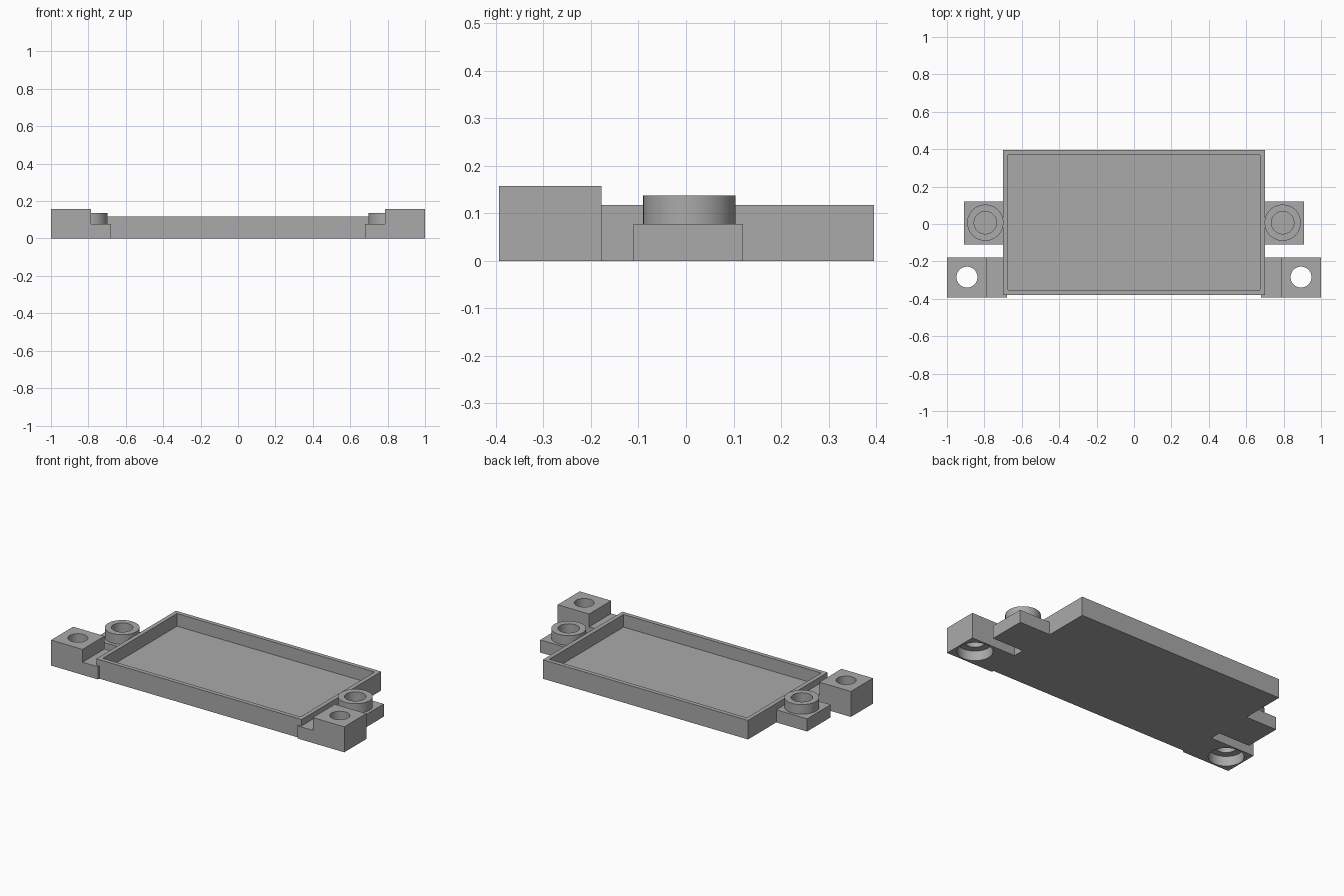
import bpy
import bmesh
import math
from mathutils import Matrix, Vector

cube = bpy.data.objects.get("Cube")
if cube:
    bpy.data.objects.remove(cube, do_unlink=True)

grey = bpy.data.materials.new("plain grey")
grey.use_nodes = True
colour = (0.4, 0.4, 0.4, 1)
grey.diffuse_color = colour
grey.node_tree.nodes["Principled BSDF"].inputs["Base Color"].default_value = colour


def make_object(name, bm):
    bmesh.ops.recalc_face_normals(bm, faces=bm.faces[:])
    mesh = bpy.data.meshes.new(name)
    bm.to_mesh(mesh)
    bm.free()
    mesh.materials.append(grey)
    obj = bpy.data.objects.new(name, mesh)
    bpy.context.collection.objects.link(obj)
    return obj


def add_box(bm, low, high):
    low, high = Vector(low), Vector(high)
    matrix = Matrix.Translation((low + high) / 2) @ Matrix.Diagonal((high - low).to_4d())
    matrix[3][3] = 1
    bmesh.ops.create_cube(bm, size=1, matrix=matrix)


def select_only(obj):
    bpy.ops.object.select_all(action='DESELECT')
    obj.select_set(True)
    bpy.context.view_layer.objects.active = obj


def smooth(obj):
    select_only(obj)
    bpy.ops.object.shade_smooth_by_angle(angle=math.radians(30))


def lathe(name, profile, x, y, steps=64):
    """Spin a closed (radius, height) loop about a vertical axis."""
    bm = bmesh.new()
    verts = [bm.verts.new((r, 0, z)) for r, z in profile]
    edges = [bm.edges.new((verts[i - 1], v)) for i, v in enumerate(verts)]
    bmesh.ops.spin(bm, geom=verts + edges, cent=(0, 0, 0), axis=(0, 0, 1),
                   angle=math.tau, steps=steps, use_duplicate=False)
    bmesh.ops.remove_doubles(bm, verts=bm.verts[:], dist=0.0001)
    bmesh.ops.translate(bm, verts=bm.verts[:], vec=(x, y, 0))
    return make_object(name, bm)


def drill(obj, radius, x, y, bottom, top):
    """Cut a vertical round hole and apply it."""
    bm = bmesh.new()
    bmesh.ops.create_cone(bm, cap_ends=True, segments=64, radius1=radius, radius2=radius,
                          depth=top - bottom,
                          matrix=Matrix.Translation((x, y, (bottom + top) / 2)))
    cutter = make_object("hole_cutter", bm)
    cutter.hide_render = True
    cut = obj.modifiers.new("hole", 'BOOLEAN')
    cut.operation = 'DIFFERENCE'
    cut.solver = 'EXACT'
    cut.object = cutter
    select_only(obj)
    bpy.ops.object.modifier_apply(modifier=cut.name)
    bpy.data.objects.remove(cutter, do_unlink=True)


# Shallow tray: a box whose top is inset and sunk
bm = bmesh.new()
add_box(bm, (-0.70, -0.38, 0), (0.70, 0.395, 0.117))
top = max(bm.faces, key=lambda f: f.calc_center_median().z)
bmesh.ops.inset_individual(bm, faces=[top], thickness=0.037)
floor = bmesh.ops.extrude_discrete_faces(bm, faces=[top])["faces"][0]
bmesh.ops.translate(bm, verts=floor.verts[:], vec=(0, 0, -0.078))
make_object("tray", bm)

for side, s in (("left", 1), ("right", -1)):
    # Low side pad with a raised ring
    bm = bmesh.new()
    add_box(bm, (min(s * 0.69, s * 0.91), -0.11, 0), (max(s * 0.69, s * 0.91), 0.12, 0.078))
    make_object(side + "_pad", bm)
    ring = lathe(side + "_ring", [(0.097, 0.07), (0.097, 0.137), (0.06, 0.137), (0.06, 0.07)],
                 s * 0.795, 0.007)
    smooth(ring)

    # Stepped front lug: side outline pulled along y
    bm = bmesh.new()
    outline = [(0.68, 0), (1, 0), (1, 0.157), (0.785, 0.157), (0.785, 0.078), (0.68, 0.078)]
    face = bm.faces.new([bm.verts.new((s * x, -0.393, z)) for x, z in outline])
    pulled = bmesh.ops.extrude_face_region(bm, geom=[face])["geom"]
    bmesh.ops.translate(bm, verts=[g for g in pulled if isinstance(g, bmesh.types.BMVert)],
                        vec=(0, 0.215, 0))
    lug = make_object(side + "_lug", bm)
    # Through hole with a wide counterbore underneath
    drill(lug, 0.056, s * 0.893, -0.284, -0.1, 0.3)
    drill(lug, 0.098, s * 0.893, -0.284, -0.1, 0.06)
    smooth(lug)
